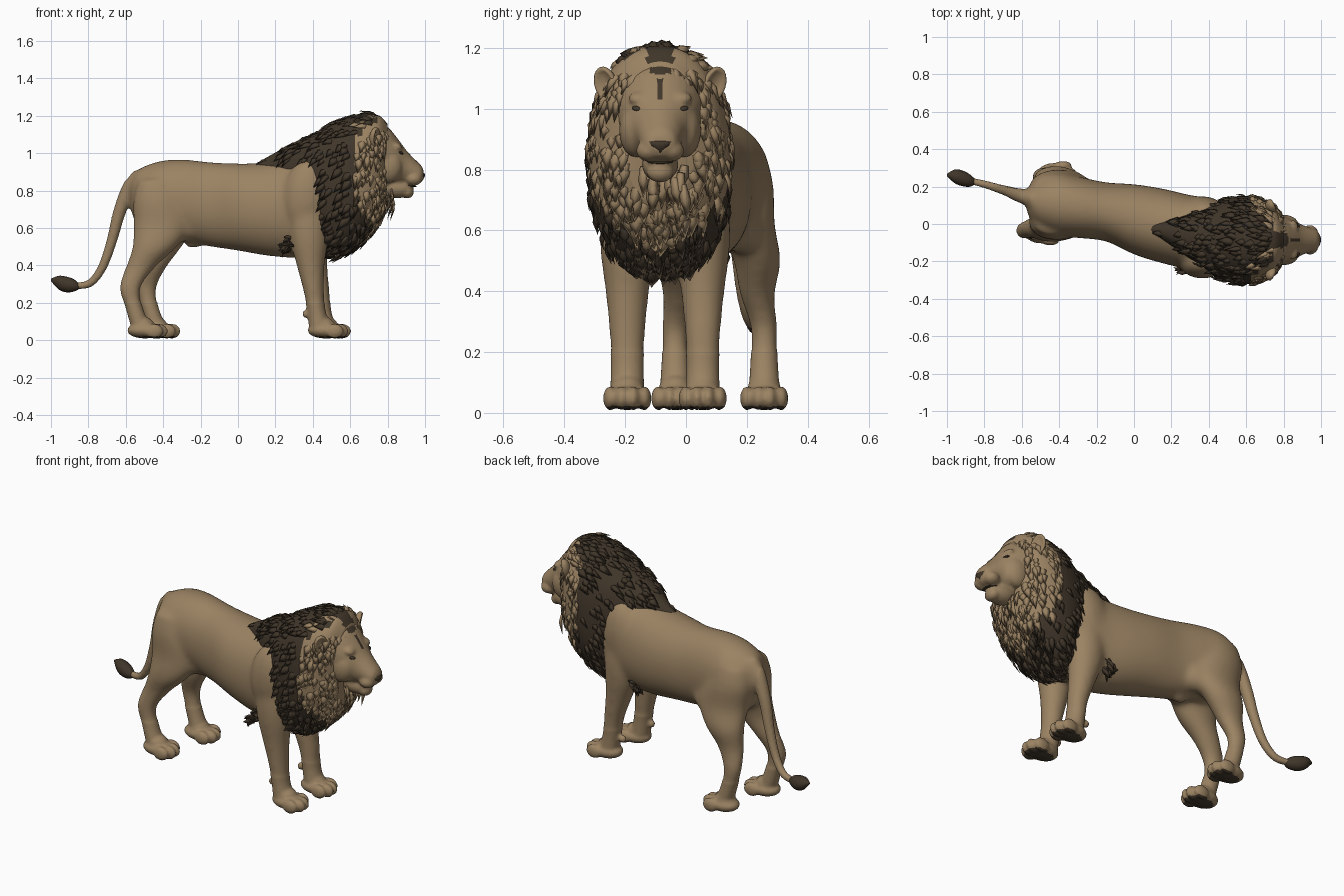
import bpy, bmesh, math, random
from mathutils import Vector, Matrix

if "Cube" in bpy.data.objects:
    bpy.data.objects.remove(bpy.data.objects["Cube"])
random.seed(4)
HY = -0.085  # head centre line
X, Y, Z = Vector((1, 0, 0)), Vector((0, 1, 0)), Vector((0, 0, 1))


def material(name, rgb):
    m = bpy.data.materials.new(name)
    m.diffuse_color = (*rgb, 1)
    m.use_nodes = True
    m.node_tree.nodes["Principled BSDF"].inputs["Base Color"].default_value = m.diffuse_color
    return m


TAN = material("tan fur", (0.33, 0.228, 0.125))
DARK = material("dark mane brown", (0.052, 0.037, 0.023))


def finish(bm, name, mats):
    bmesh.ops.recalc_face_normals(bm, faces=bm.faces)
    me = bpy.data.meshes.new(name)
    bm.to_mesh(me)
    bm.free()
    for m in mats:
        me.materials.append(m)
    for p in me.polygons:
        p.use_smooth = True
    ob = bpy.data.objects.new(name, me)
    bpy.context.collection.objects.link(ob)
    return ob


def spline(rows, n=4):
    # Catmull-Rom through section rows
    out = []
    for i in range(len(rows) - 1):
        a, b, c, d = (rows[max(0, min(len(rows) - 1, i + k))] for k in (-1, 0, 1, 2))
        for t in (j / n for j in range(n)):
            out.append([0.5 * (2*q + (r-p)*t + (2*p-5*q+4*r-s)*t*t + (3*q-p-3*r+s)*t**3)
                        for p, q, r, s in zip(a, b, c, d)])
    return out + [list(rows[-1])]


def loft(bm, rings, seg=24, power=2.0):
    # rings: (centre, half axis u, half axis v)
    loops = []
    for c, u, v in rings:
        loop = []
        for k in range(seg):
            ca, sa = math.cos(2 * math.pi * k / seg), math.sin(2 * math.pi * k / seg)
            e = 2 / power
            loop.append(bm.verts.new(c + u * math.copysign(abs(ca)**e, ca) + v * math.copysign(abs(sa)**e, sa)))
        loops.append(loop)
    for A, B in zip(loops, loops[1:]):
        for k in range(seg):
            bm.faces.new((A[k], A[(k+1) % seg], B[(k+1) % seg], B[k]))
    bm.faces.new(loops[0])
    bm.faces.new(loops[-1])


def blob(bm, c, r, tilt=0):
    m = Matrix.Translation(c) @ Matrix.Rotation(tilt, 4, 'Y') @ Matrix.Diagonal((*r, 1))
    bmesh.ops.create_uvsphere(bm, u_segments=20, v_segments=12, radius=1, matrix=m)


def limb(bm, rows):  # x, y, z, rx, ry
    loft(bm, [(Vector(r[:3]), X * r[3], Y * r[4]) for r in spline(rows)])


def paw(bm, x, y):
    blob(bm, (x - .02, y, .052), (.095, .07, .043))
    blob(bm, (x - .03, y, .08), (.06, .055, .045))
    for k, dx in ((-1.5, .03), (-.5, .055), (.5, .055), (1.5, .03)):
        blob(bm, (x + dx, y + k * .037, .048), (.048, .024, .04))


# ---- body, legs, head and tail fused into one skin
bm = bmesh.new()
trunk = [(-.575, .12, .85, .70, .05), (-.53, .115, .915, .60, .12), (-.42, .11, .957, .55, .17),
         (-.3, .09, .967, .53, .165), (-.15, .065, .952, .50, .158), (0, .025, .945, .478, .188),
         (.15, -.01, .95, .452, .2), (.3, -.045, .975, .44, .2), (.42, -.065, 1.0, .46, .2),
         (.55, -.08, 1.02, .52, .16)]
loft(bm, [(Vector((x, y, (t+b)/2)), Y*w, Z*(t-b)/2) for x, y, t, b, w in spline(trunk)], 32, 2.1)
blob(bm, (-.22, .08, .53), (.07, .035, .035), -.4)
for y, dx in ((-.193, 0), (.055, .03)):  # front legs
    blob(bm, (.365, y - .01 if y < 0 else y + .005, .77), (.125, .09, .2), .1)
    limb(bm, [(.37, y, .8, .1, .07), (.375, y, .64, .108, .09), (.38, y, .52, .1, .088),
              (.388 + dx/2, y, .4, .076, .073), (.405 + dx, y, .26, .056, .06),
              (.42 + dx, y, .15, .05, .054), (.44 + dx, y, .06, .06, .058)])
    paw(bm, .487 + dx/2, y)
    blob(bm, (.365 + dx/2, y, .14), (.022, .02, .022))
for yt, yf, dx in ((.005, -.035, 0), (.2, .257, .085)):  # hind legs
    ym = yt * .4 + yf * .6
    limb(bm, [(-.43, yt, .86, .1, .06), (-.42, yt, .75, .14, .088), (-.405 + dx*.2, yt, .62, .155, .092),
              (-.445 + dx*.3, ym, .5, .12, .078), (-.52 + dx*.7, ym, .39, .08, .058),
              (-.575 + dx, yf, .28, .055, .045), (-.557 + dx, yf, .18, .046, .045),
              (-.52 + dx, yf, .07, .052, .052)])
    blob(bm, (-.29, yt * .8 + .02, .62), (.1, .075, .09), .7)
    paw(bm, -.478 + dx*.8, yf)
head = [(.6, 1.0, .15, .17), (.74, .99, .15, .175), (.8, .985, .13, .155), (.85, .955, .108, .128),
        (.9, .925, .08, .09), (.95, .897, .064, .066), (.98, .888, .05, .045), (.992, .886, .025, .022)]
loft(bm, [(Vector((x, HY, z)), Y*w, Z*h) for x, z, w, h in spline(head)])
blob(bm, (.905, HY, .792), (.035, .045, .035), -.2)  # chin
blob(bm, (.84, HY, .815), (.1, .06, .055), .1)  # jaw
for s in (-1, 1):
    blob(bm, (.94, HY + s*.037, .862), (.045, .042, .036))  # muzzle pads
    blob(bm, (.85, HY + s*.065, 1.035), (.03, .04, .02), .5)  # brows
    blob(bm, (.8, HY + s*.08, .93), (.08, .055, .09))  # cheeks
tail = [(-.52, .13, .88, .05), (-.58, .145, .81, .042), (-.635, .16, .68, .034), (-.675, .175, .53, .028),
        (-.725, .19, .39, .024), (-.79, .21, .305, .021), (-.87, .23, .29, .018)]
pts = spline(tail)
rings = []
for i, p in enumerate(pts):
    d = (Vector(pts[min(i+1, len(pts)-1)][:3]) - Vector(pts[max(i-1, 0)][:3])).normalized()
    u = d.cross(Y).normalized()
    rings.append((Vector(p[:3]), u * p[3], d.cross(u) * p[3]))
loft(bm, rings, 16)
body = finish(bm, "body", [TAN, DARK])
mod = body.modifiers.new("fuse", 'REMESH')
mod.mode = 'VOXEL'
mod.voxel_size = .009
body.modifiers.new("soften", 'SMOOTH').iterations = 3
bpy.context.view_layer.objects.active = body
for m in ("fuse", "soften"):
    bpy.ops.object.modifier_apply(modifier=m)
bm = bmesh.new()
bm.from_mesh(body.data)
soft = [v for v in bm.verts if v.co.z > .2 and -.6 < v.co.x < .68]
for i in range(25):  # blend the muscles, keep paws and face crisp
    bmesh.ops.smooth_vert(bm, verts=soft, factor=.5, use_axis_x=True, use_axis_y=True, use_axis_z=True)
for f in bm.faces:  # soles and forehead stripe
    c = f.calc_center_median()
    f.smooth = True
    dy = abs(c.y - HY)
    f.material_index = int((c.z < .022 and f.normal.z < -.6) or
                           (c.x > .76 and ((1.03 < c.z < 1.1 and dy < .01) or (c.z > 1.115 and dy < .035))))
bm.to_mesh(body.data)
bm.free()


# ---- mane: core volume with pale face ruff, plus hair locks
def is_dark(c):
    dy = abs(c.y - HY)
    if c.z > 1.13 and dy < .045 or c.z > 1.165 and c.x < .75:
        return True
    edge = .63 + .05 * max(0, min(1, (.85 - c.z) / .25)) * (dy / .2) + .03 * (c.z > 1.1)
    return c.x < edge or c.z < .55 + dy * .75


def lock(bm, p, n, d, length, w, mat):
    s = d.cross(n).normalized() * w
    nn = s.cross(d).normalized() * w * .35
    A, B = [], []
    for a in (s, nn, -s, -nn):
        A.append(bm.verts.new(p - n * .014 + a * .7))
        B.append(bm.verts.new(p + d * length * .45 + a))
    tip = bm.verts.new(p + d * length - n * length * .08)
    fs = [bm.faces.new(A)]
    for k in range(4):
        j = (k + 1) % 4
        fs += [bm.faces.new((A[k], A[j], B[j], B[k])), bm.faces.new((B[k], B[j], tip))]
    for f in fs:
        f.material_index = mat


mane = [(.07, .93, .42, .53, .05), (.26, 1.035, .44, .48, .14), (.43, 1.115, .51, .455, .21),
        (.57, 1.185, .57, .465, .235), (.68, 1.205, .66, .525, .225), (.755, 1.2, .74, .61, .185),
        (.8, 1.155, .79, .69, .115)]
bm = bmesh.new()
rings = []
for xt, zt, xb, zb, w in spline(mane, 8):
    T, B = Vector((xt, HY, zt)), Vector((xb, HY, zb))
    T.y += max(0, .4 - xt) * .2
    rings.append(((T + B) / 2, Y * w, (T - B) / 2))
loft(bm, rings, 64, 2.35)
bmesh.ops.recalc_face_normals(bm, faces=bm.faces)
roots = []
for f in bm.faces:
    c = f.calc_center_median()
    f.material_index = int(is_dark(c))
    if len(f.verts) == 4:
        roots.append((c, f.normal.copy(), f.material_index))
finish(bm, "mane_core", [TAN, DARK])

bm = bmesh.new()
for c, n, mat in random.choices(roots, k=900):
    if (c.x < .45 and c.z < .98) or c.x < .14:
        continue
    flow = Vector((-.9 if c.x < .62 else -.2, random.uniform(-.2, .2), -1 + .5 * (n.z > .5)))
    if n.z > .5:
        flow.x = -1
    d = (flow - n * n.dot(flow) * .85).normalized()
    d = (d + n * random.uniform(0, .16)).normalized()
    lock(bm, c, n, d, random.uniform(.07, .12), random.uniform(.014, .024), mat)
for i in range(40):  # beard under the chin
    p = Vector((random.uniform(.77, .84), HY + random.uniform(-.09, .09), random.uniform(.75, .82)))
    lock(bm, p, X, Vector((-.15, random.uniform(-.2, .2), -1)).normalized(), random.uniform(.07, .13), .018, 0)
finish(bm, "mane_locks", [TAN, DARK])

# elbow tufts
bm = bmesh.new()
for y in (-.21, .08):
    for i in range(34):
        p = Vector((random.uniform(.25, .29), y + random.uniform(-.05, .05), random.uniform(.48, .55)))
        d = Vector((-.4, random.uniform(-.4, .4), random.uniform(-1, .2))).normalized()
        lock(bm, p, -X, d, random.uniform(.04, .065), .016, 0)
finish(bm, "elbow_tufts", [DARK])

# ears
bm = bmesh.new()
for s in (-1, 1):
    m = (Matrix.Translation((.735, HY + s * .178, 1.08)) @ Matrix.Rotation(-s * .3, 4, 'X')
         @ Matrix.Rotation(s * .5, 4, 'Z') @ Matrix.Diagonal((.03, .04, .06, 1)))
    geo = bmesh.ops.create_uvsphere(bm, u_segments=20, v_segments=12, radius=1, matrix=m)
    for v in geo["verts"]:  # hollow front
        q = m.inverted() @ v.co
        if q.x > .45:
            v.co = m @ Vector((.9 - q.x, q.y, q.z))
finish(bm, "ears", [TAN])

# tail tuft
bm = bmesh.new()
tuft = [(-.85, .226, .288, .015), (-.88, .233, .293, .034), (-.92, .245, .298, .042), (-.96, .255, .308, .036),
        (-1.0, .262, .322, .006)]
loft(bm, [(Vector(r[:3]), Y * r[3], Z * r[3]) for r in spline(tuft)], 16)
finish(bm, "tail_tuft", [DARK])

# nose, mouth line and eyes
bm = bmesh.new()
loft(bm, [(Vector((x, HY, z)), Y * w, X * t) for x, z, w, t in
          ((.970, .9, .036, .01), (.98, .892, .04, .018), (.984, .878, .03, .016), (.978, .855, .005, .01))], 16)
blob(bm, (.915, HY, .827), (.04, .045, .006), .15)
for s in (-1, 1):
    blob(bm, (.868, HY + s * .072, 1.002), (.018, .021, .008), .3)
finish(bm, "nose_mouth_eyes", [DARK])
